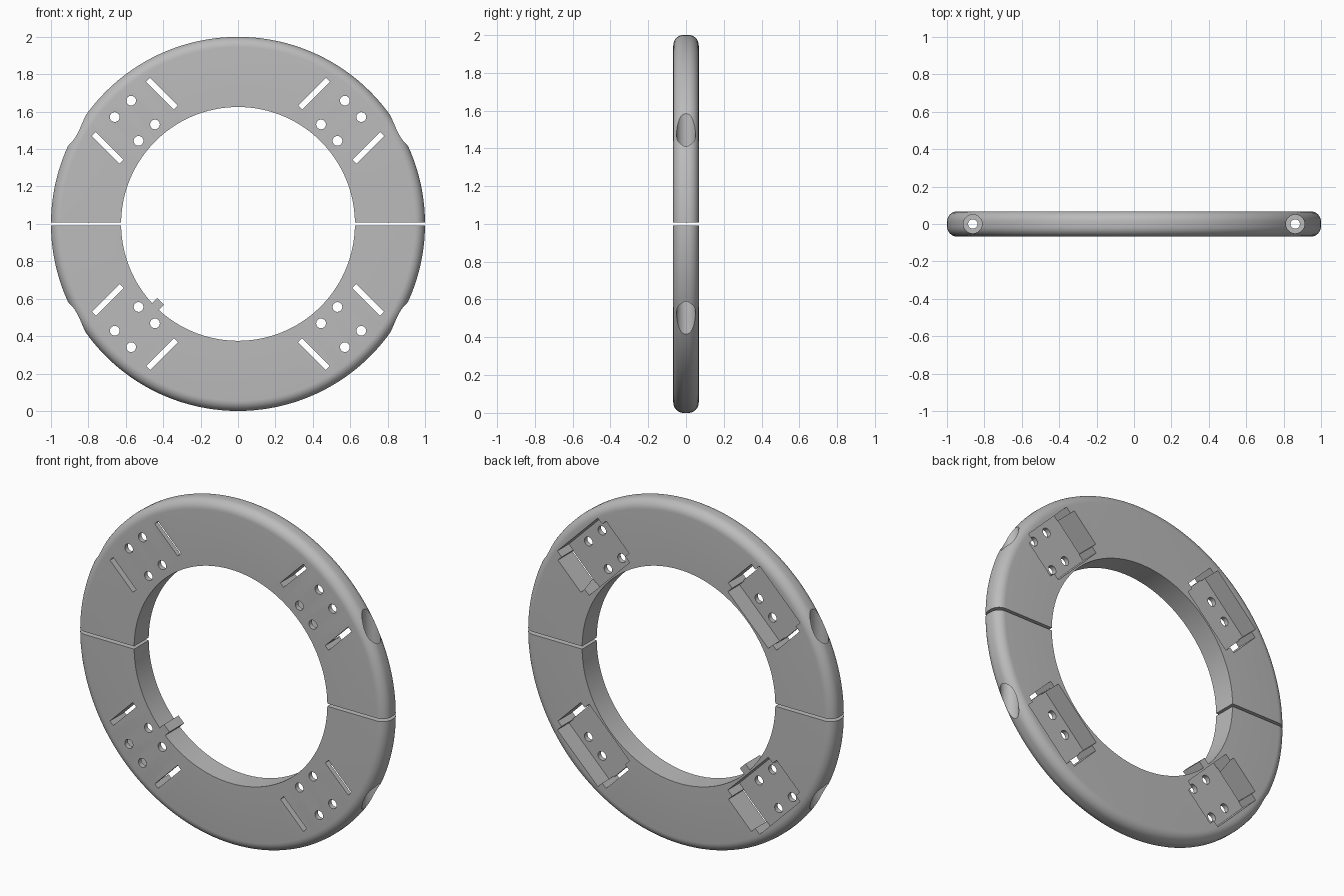
import bpy, bmesh, math
from mathutils import Matrix, Vector

cube = bpy.data.objects.get("Cube")
if cube:
    bpy.data.objects.remove(cube, do_unlink=True)

OUTER, INNER, HALF_T, FILLET = 1.0, 0.625, 0.0675, 0.055
GAP = 0.008
MID_R = 0.78
POCKET_FLOOR = -0.04
DIAGONAL = Matrix.Rotation(-math.pi / 4, 4, 'Y')

grey = bpy.data.materials.new("plain grey")
grey.use_nodes = True
grey.diffuse_color = (0.5, 0.5, 0.5, 1)
grey.node_tree.nodes["Principled BSDF"].inputs["Base Color"].default_value = (0.5, 0.5, 0.5, 1)


def make_object(name, bm):
    bmesh.ops.recalc_face_normals(bm, faces=bm.faces)
    mesh = bpy.data.meshes.new(name)
    bm.to_mesh(mesh)
    bm.free()
    obj = bpy.data.objects.new(name, mesh)
    bpy.context.collection.objects.link(obj)
    return obj


def box(name, lo, hi, frame=Matrix()):
    lo, hi = Vector(lo), Vector(hi)
    bm = bmesh.new()
    size = Matrix.Diagonal((*(hi - lo), 1))
    bmesh.ops.create_cube(bm, size=1, matrix=frame @ Matrix.Translation((lo + hi) / 2) @ size)
    return make_object(name, bm)


def cylinder(name, radius, depth, frame):
    bm = bmesh.new()
    bmesh.ops.create_cone(bm, cap_ends=True, segments=32, radius1=radius,
                          radius2=radius, depth=depth, matrix=frame)
    return make_object(name, bm)


def activate(obj):
    bpy.ops.object.select_all(action='DESELECT')
    obj.select_set(True)
    bpy.context.view_layer.objects.active = obj


def cut(obj, cutter):
    cutter.hide_render = True
    mod = obj.modifiers.new("cut", 'BOOLEAN')
    mod.operation = 'DIFFERENCE'
    mod.solver = 'EXACT'
    mod.object = cutter
    activate(obj)
    bpy.ops.object.modifier_apply(modifier=mod.name)
    bpy.data.objects.remove(cutter, do_unlink=True)


def finish(obj):
    obj.data.materials.clear()
    obj.data.materials.append(grey)
    activate(obj)
    bpy.ops.object.shade_smooth_by_angle(angle=math.radians(30))


# Quarter of the ring: a section with rounded outer corners, swept by 90 degrees
section = [(INNER, -HALF_T)]
for side in (-1, 1):
    for i in range(9):
        a = math.pi / 2 * (i / 8 if side > 0 else i / 8 - 1)
        section.append((OUTER - FILLET + FILLET * math.cos(a),
                        side * (HALF_T - FILLET) + FILLET * math.sin(a)))
section.append((INNER, HALF_T))
bm = bmesh.new()
face = bm.faces.new([bm.verts.new((r, y, 0)) for r, y in section])
geom = [face, *face.edges, *face.verts]
bmesh.ops.spin(bm, geom=geom, cent=(0, 0, 0), axis=(0, -1, 0), angle=math.pi / 2,
               steps=36, use_duplicate=False)
start = [f for f in bm.faces if all(abs(v.co.z) < 1e-5 for v in f.verts)]
if not start:
    bm.faces.new([v for v in sorted((v for v in bm.verts if abs(v.co.z) < 1e-5),
                                    key=lambda v: math.atan2(v.co.y, v.co.x - 0.8))])
upper = make_object("upper_half_ring", bm)

# Parting gap between the halves
cut(upper, box("gap_cutter", (0.3, -0.2, -0.1), (1.2, 0.2, GAP)))

# Back pocket, its end slots and its four screw holes
cut(upper, box("pocket_cutter", (MID_R - 0.145, POCKET_FLOOR, -0.185),
               (MID_R + 0.145, 0.2, 0.185), DIAGONAL))
for s in (-1, 1):
    lo, hi = sorted((s * 0.19, s * 0.22))
    if s > 0:
        lo = 0.17
    else:
        hi = -0.17
    # The wide back notch, then the narrow slot through the front
    cut(upper, box("notch_cutter", (MID_R - 0.105, POCKET_FLOOR, lo),
                   (MID_R + 0.105, 0.2, hi), DIAGONAL))
    cut(upper, box("slot_cutter", (MID_R - 0.105, -0.2, s * 0.205 - 0.015),
                   (MID_R + 0.105, 0.19, s * 0.205 + 0.015), DIAGONAL))
    for r in (-0.09, 0.09):
        place = DIAGONAL @ Matrix.Translation((MID_R + r, 0, s * 0.062))
        cut(upper, cylinder("hole_cutter", 0.026, 0.4,
                            place @ Matrix.Rotation(math.pi / 2, 4, 'X')))

# Vertical clamping bolt hole with a wide counterbore
cut(upper, cylinder("counterbore_cutter", 0.05, 0.6, Matrix.Translation((0.862, 0, 0.6))))
cut(upper, cylinder("bolt_cutter", 0.025, 1.4, Matrix.Translation((0.862, 0, 0))))

# Open the quarter at the middle and mirror it into a half
bm = bmesh.new()
bm.from_mesh(upper.data)
bmesh.ops.delete(bm, geom=[f for f in bm.faces if all(abs(v.co.x) < 1e-4 for v in f.verts)],
                 context='FACES')
bm.to_mesh(upper.data)
bm.free()
mirror = upper.modifiers.new("mirror", 'MIRROR')
mirror.merge_threshold = 0.0005
activate(upper)
bpy.ops.object.modifier_apply(modifier=mirror.name)

# Lower half is the upper one turned over
lower = bpy.data.objects.new("lower_half_ring", upper.data.copy())
bpy.context.collection.objects.link(lower)
lower.data.transform(Matrix.Diagonal((1, 1, -1, 1)))
lower.data.flip_normals()

# Small locating key on the inner wall
key = box("locating_key", (-0.63, -HALF_T, -0.025), (-0.585, HALF_T, 0.025), DIAGONAL)

for obj in (upper, lower, key):
    obj.data.transform(Matrix.Translation((0, 0, 1)))
    finish(obj)
